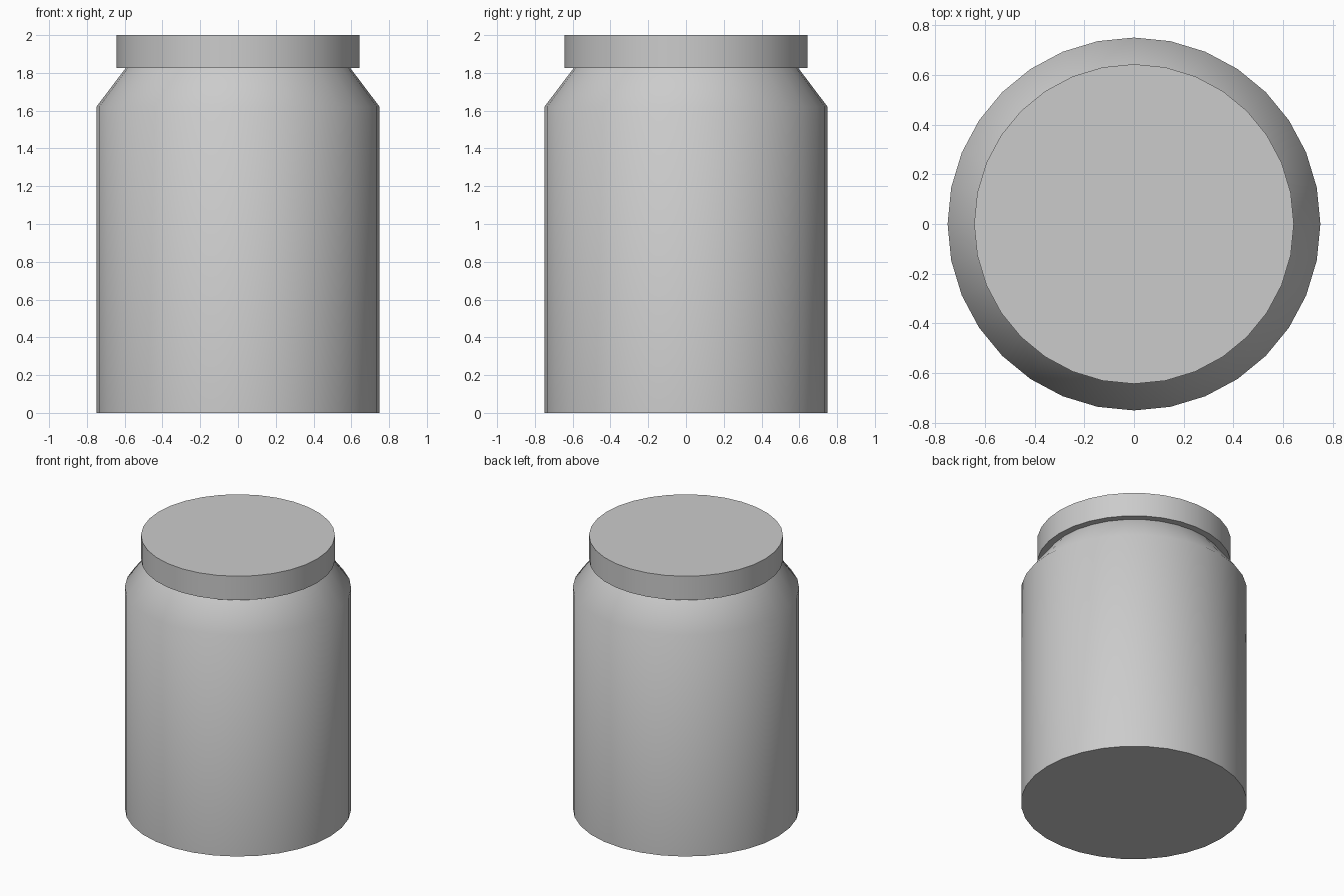
import bpy, bmesh, math

if "Cube" in bpy.data.objects:
    bpy.data.objects.remove(bpy.data.objects["Cube"])

SIDES = 32


def lathe(name, profile, angle=45):
    """Revolve (radius, z) points around z; radius 0 makes a pole."""
    bm = bmesh.new()
    rings = []
    for r, z in profile:
        if r == 0:
            rings.append([bm.verts.new((0, 0, z))])
        else:
            rings.append([bm.verts.new((r * math.cos(2 * math.pi * i / SIDES),
                                        r * math.sin(2 * math.pi * i / SIDES), z))
                          for i in range(SIDES)])
    for a, b in zip(rings, rings[1:]):
        for i in range(SIDES):
            j = (i + 1) % SIDES
            if len(a) == 1:
                bm.faces.new((a[0], b[j], b[i]))
            elif len(b) == 1:
                bm.faces.new((a[i], a[j], b[0]))
            else:
                bm.faces.new((a[i], a[j], b[j], b[i]))
    bmesh.ops.recalc_face_normals(bm, faces=bm.faces)
    mesh = bpy.data.meshes.new(name)
    bm.to_mesh(mesh)
    bm.free()
    obj = bpy.data.objects.new(name, mesh)
    bpy.context.collection.objects.link(obj)
    bpy.ops.object.select_all(action='DESELECT')
    obj.select_set(True)
    bpy.context.view_layer.objects.active = obj
    bpy.ops.object.shade_smooth_by_angle(angle=math.radians(angle))
    return obj


# Jar: straight wall, sloping shoulder up to the lid
lathe("jar_body", [(0, 0), (0.75, 0), (0.75, 1.62), (0.595, 1.825), (0, 1.825)])

# Contents filling the lower part of the jar
lathe("jar_contents", [(0, 0.01), (0.74, 0.01), (0.74, 0.82), (0, 0.82)])

# Flat overhanging lid
lathe("lid", [(0, 1.825), (0.643, 1.825), (0.643, 2.0), (0, 2.0)])
